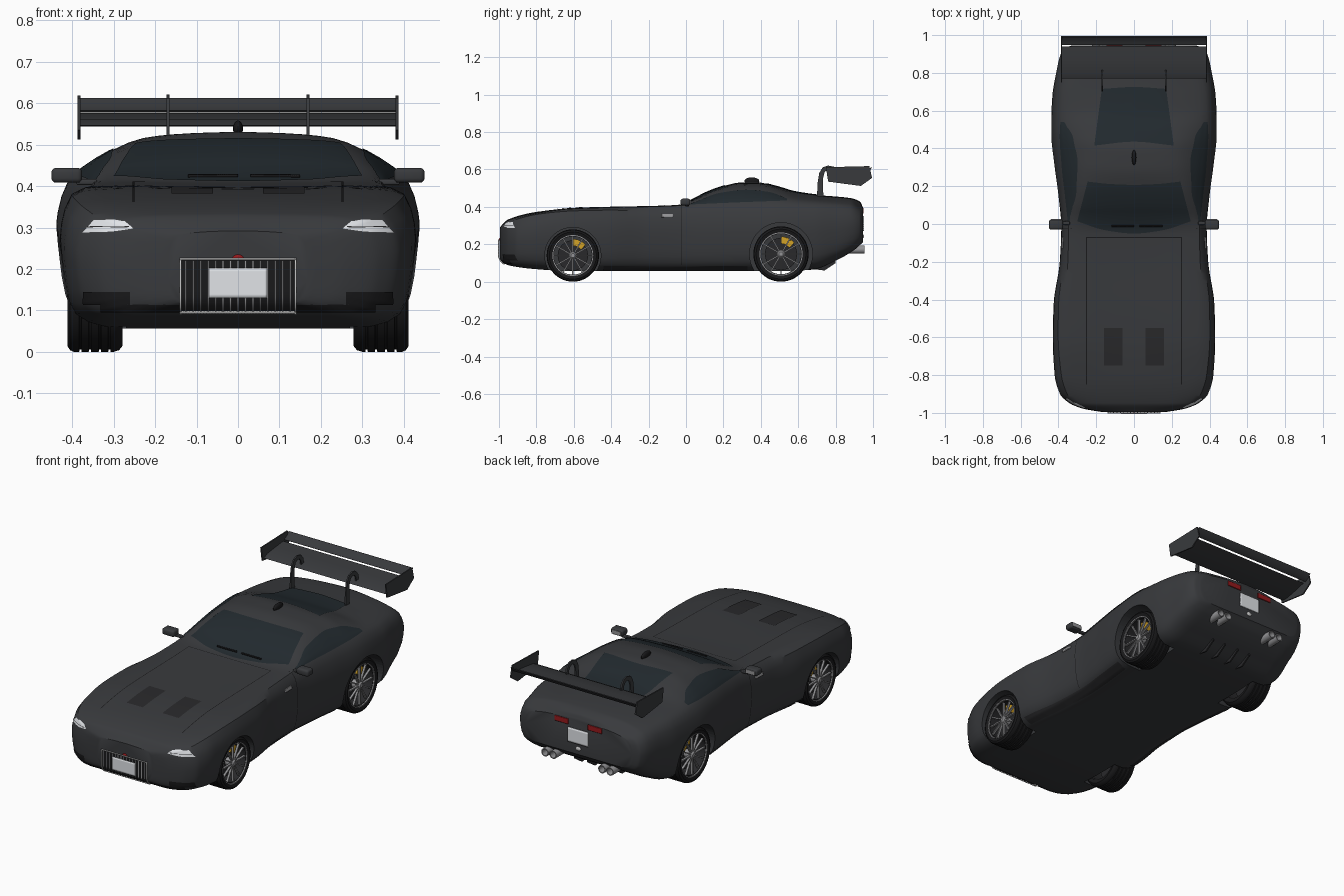
import bpy, bmesh, math
from mathutils import Vector, Matrix
from mathutils.bvhtree import BVHTree

if "Cube" in bpy.data.objects:
    bpy.data.objects.remove(bpy.data.objects["Cube"])

def mat(name, *c):
    m = bpy.data.materials.new(name)
    m.diffuse_color = (*c, 1)
    m.use_nodes = True
    m.node_tree.nodes["Principled BSDF"].inputs["Base Color"].default_value = m.diffuse_color
    return m
PAINT = mat("paint", .040, .042, .046)
GLASS = mat("glass", .016, .023, .028)
BLACK = mat("black", .010, .010, .011)
TRIM = mat("dark_trim", .022, .022, .024)
METAL = mat("metal", .30, .30, .31)
CHROME = mat("chrome", .55, .55, .55)
LAMP = mat("lamp", .75, .77, .80)
RED = mat("red", .30, .01, .012)
YELLOW = mat("yellow", .65, .36, .02)

# ---------- helpers ----------
def pchip(keys, x):
    """Smooth, overshoot-free curve through (x, value) keys."""
    n = len(keys)
    x = min(max(x, keys[0][0]), keys[-1][0])
    d = [(keys[i+1][1] - keys[i][1]) / (keys[i+1][0] - keys[i][0]) for i in range(n - 1)]
    def slope(i):
        if i == 0: return d[0]
        if i == n - 1: return d[-1]
        a, b = d[i-1], d[i]
        return 0 if a * b <= 0 else 2 * a * b / (a + b)
    i = max(k for k in range(n - 1) if keys[k][0] <= x)
    h = keys[i+1][0] - keys[i][0]
    t = (x - keys[i][0]) / h
    return ((2*t**3 - 3*t*t + 1) * keys[i][1] + (t**3 - 2*t*t + t) * h * slope(i)
            + (3*t*t - 2*t**3) * keys[i+1][1] + (t**3 - t*t) * h * slope(i + 1))

def from_bm(name, bm, m, sym=False, recalc=True):
    if recalc:
        bmesh.ops.recalc_face_normals(bm, faces=bm.faces)
    me = bpy.data.meshes.new(name)
    bm.to_mesh(me); bm.free()
    me.materials.append(m)
    ob = bpy.data.objects.new(name, me)
    bpy.context.collection.objects.link(ob)
    smooth(ob)
    if sym:
        ob.modifiers.new("mirror", 'MIRROR')
    return ob

def smooth(ob):
    bpy.ops.object.select_all(action='DESELECT')
    ob.select_set(True)
    bpy.context.view_layer.objects.active = ob
    bpy.ops.object.shade_smooth_by_angle(angle=math.radians(35))

def mesh(name, verts, faces, m, sym=False, recalc=True):
    bm = bmesh.new()
    vs = [bm.verts.new(v) for v in verts]
    for f in faces:
        bm.faces.new([vs[i] for i in f])
    return from_bm(name, bm, m, sym, recalc)

def lathe(name, prof, c, m, axis='x', n=40, sym=True):
    """Closed (radius, along-axis) profile revolved about an x or y axis through c."""
    k, vs, fs = len(prof), [], []
    for i in range(n):
        a = 2 * math.pi * i / n
        for r, t in prof:
            u, w = r * math.cos(a), r * math.sin(a)
            vs.append(Vector(c) + Vector((t, u, w) if axis == 'x' else (u, t, w)))
    for i in range(n):
        for j in range(k):
            a, b, j2 = i * k, (i + 1) % n * k, (j + 1) % k
            fs.append((a + j, a + j2, b + j2, b + j))
    return mesh(name, vs, fs, m, sym)

def plate(name, outline, x0, x1, m, sym=False):
    """Extrude a (y, z) outline from x0 to x1."""
    n = len(outline)
    vs = [(x, y, z) for x in (x0, x1) for y, z in outline]
    fs = [tuple(range(n)), tuple(range(n, 2 * n))]
    fs += [(i, (i + 1) % n, n + (i + 1) % n, n + i) for i in range(n)]
    return mesh(name, vs, fs, m, sym)

def box(name, c, s, m, bevel=0, sym=True):
    bm = bmesh.new()
    bmesh.ops.create_cube(bm, size=1, matrix=Matrix.Translation(c) @ Matrix.Diagonal((*s, 1)))
    if bevel:
        bmesh.ops.bevel(bm, geom=bm.edges[:], offset=bevel, segments=3, affect='EDGES', profile=.5)
    return from_bm(name, bm, m, sym)

def blob(name, c, s, m):
    bm = bmesh.new()
    bmesh.ops.create_uvsphere(bm, u_segments=24, v_segments=14, radius=1,
                              matrix=Matrix.Translation(c) @ Matrix.Diagonal((*s, 1)))
    return from_bm(name, bm, m)

# ---------- body shell: lofted from profile curves along y ----------
WIDTH = [(-.995, .17), (-.98, .26), (-.95, .34), (-.9, .392), (-.8, .42), (-.6, .43), (-.42, .425), (-.2, .393),
         (-.02, .385), (.15, .40), (.3, .42), (.5, .44), (.68, .432), (.8, .412), (.88, .395), (.93, .37), (.945, .33)]
BELLY = [(-.995, .12), (-.95, .088), (-.8, .067), (-.6, .056), (.5, .056), (.68, .065), (.8, .112), (.9, .17), (.945, .21)]
SHOULDER = [(-.995, .25), (-.95, .28), (-.8, .33), (-.6, .355), (-.2, .365), (.1, .375), (.7, .38), (.88, .37), (.945, .345)]
BELT = [(-.995, .278), (-.95, .315), (-.8, .362), (-.6, .388), (-.05, .406), (.1, .42), (.3, .428), (.5, .428), (.7, .42), (.88, .402), (.945, .37)]
EDGE_X = [(-.995, .10), (-.95, .20), (-.8, .25), (-.2, .25), (.05, .288), (.2, .25), (.35, .22), (.6, .225), (.88, .23), (.945, .19)]
EDGE_Z = [(-.995, .288), (-.95, .33), (-.8, .37), (-.6, .395), (-.05, .41), (.03, .428), (.1, .46), (.2, .497), (.32, .517), (.41, .515), (.5, .495), (.6, .464), (.7, .452), (.88, .435), (.945, .393)]
SPINE = [(-.995, .292), (-.95, .333), (-.8, .373), (-.6, .393), (-.05, .409), (.03, .437), (.1, .474), (.2, .511), (.3, .531), (.38, .531), (.48, .511), (.58, .482), (.7, .464), (.88, .447), (.93, .428), (.945, .40)]

def section(y, n=30):
    w, zb, zs, zq, xr, zr, zc = [pchip(k, y) for k in (WIDTH, BELLY, SHOULDER, BELT, EDGE_X, EDGE_Z, SPINE)]
    h = zs - zb
    p = [(0, zb), (.75*w, zb), (.93*w, zb + .12*h), (.985*w, zb + .4*h), (w, zb + .72*h),
         (.965*w, zs), (.9*w, zq), (xr, zr), (.5*xr, zr + .75*(zc - zr)), (0, zc)]
    t = [0]
    for a, b in zip(p, p[1:]):
        t.append(t[-1] + math.dist(a, b))
    ts = [t[-1] * i / n for i in range(n + 1)]
    half = [(pchip([(q, v[0]) for q, v in zip(t, p)], s), pchip([(q, v[1]) for q, v in zip(t, p)], s)) for s in ts]
    return [(x, y, z) for x, z in half] + [(-x, y, z) for x, z in half[-2:0:-1]]

NY, verts, faces = 130, [], []
for i in range(NY + 1):
    t = i / NY
    verts += section(-.995 + 1.94 * (t - .8 * math.sin(2 * math.pi * t) / (2 * math.pi)))
K = len(verts) // (NY + 1)
for i in range(NY):
    faces += [(i*K + j, i*K + (j+1) % K, (i+1)*K + (j+1) % K, (i+1)*K + j) for j in range(K)]
faces += [tuple(range(K)), tuple(range(NY * K, NY * K + K))]
body = mesh("body_shell", verts, faces, PAINT)
bm = bmesh.new(); bm.from_mesh(body.data)
TREE = BVHTree.FromBMesh(bm); bm.free()

# ---------- wheel arches ----------
WHEELS = [("front", -.605, .14, .15), ("rear", .508, .148, .168)]
cutters = []
for name, y, R, A in WHEELS:
    cut = lathe(name + "_arch_cutter", [(0.0001, .27), (A, .27), (A, .6), (.0001, .6)], (0, y, R), BLACK, n=56)
    cut.hide_render = True
    bm = bmesh.new()
    bmesh.ops.create_cone(bm, cap_ends=True, segments=56, radius1=A, radius2=A, depth=.33,
                          matrix=Matrix.Translation((.435, y, R)) @ Matrix.Rotation(math.pi / 2, 4, 'Y'))
    bm.to_mesh(cut.data); bm.free()
    b = body.modifiers.new(name, 'BOOLEAN')
    b.operation, b.object = 'DIFFERENCE', cut
    cutters.append(cut)
body.data = bpy.data.meshes.new_from_object(body.evaluated_get(bpy.context.evaluated_depsgraph_get()))
body.modifiers.clear()
for c in cutters:
    bpy.data.objects.remove(c)
smooth(body)

# ---------- wheels ----------
for name, y, R, A in WHEELS:
    c = (.345, y, R)
    tread = [(R * .97, -.058)]
    for g in (-.035, -.012, .012, .035):
        tread += [(R, g - .009), (R, g - .003), (R - .006, g - .002), (R - .006, g + .002), (R, g + .003)]
    lathe(name + "_tyre", [(.76*R, -.06), (.9*R, -.066)] + tread + [(R, .05), (.97*R, .06), (.9*R, .066), (.77*R, .06)], c, BLACK, n=48)
    lathe(name + "_rim_barrel", [(.73*R, -.058), (.77*R, -.058), (.77*R, .055), (.73*R, .055)], c, TRIM, n=48)
    lathe(name + "_rim_lip", [(.75*R, .052), (.78*R, .052), (.78*R, .062), (.75*R, .062)], c, METAL, n=48)
    lathe(name + "_brake_disc", [(.001, 0), (.58*R, 0), (.58*R, .012), (.001, .012)], c, TRIM)
    lathe(name + "_hub", [(.001, .01), (.15*R, .01), (.15*R, .05), (.08*R, .06), (.001, .06)], c, METAL, n=20)
    bm, cal = bmesh.new(), bmesh.new()
    for i in range(12):
        rot = Matrix.Translation(c) @ Matrix.Rotation(i * math.pi / 6, 4, 'X')
        bmesh.ops.create_cube(bm, size=1, matrix=rot @ Matrix.Translation((.047, 0, .44*R)) @ Matrix.Diagonal((.012, .007, .62*R, 1)))
    for a in (10, 26, 42):
        rot = Matrix.Translation(c) @ Matrix.Rotation(-math.radians(a), 4, 'X')
        bmesh.ops.create_cube(cal, size=1, matrix=rot @ Matrix.Translation((.015, 0, .5*R)) @ Matrix.Diagonal((.04, .024, .26*R, 1)))
    from_bm(name + "_spokes", bm, METAL, True)
    from_bm(name + "_brake_caliper", cal, YELLOW, True)

# ---------- panels projected onto the shell ----------
VIEWS = {'front': (lambda a, b: (a, -3, b), (0, 1, 0)), 'back': (lambda a, b: (a, 3, b), (0, -1, 0)),
         'side': (lambda a, b: (3, a, b), (-1, 0, 0)), 'top': (lambda a, b: (a, b, 3), (0, 0, -1))}

def panel(name, lo, hi, view, m, sym=False, off=.003, nu=24, nv=8, thick=0):
    """Patch between two 2D rails, cast onto the body from one view."""
    org, d = VIEWS[view][0], Vector(VIEWS[view][1])
    rail = lambda r, u: Vector([pchip([(i / (len(r) - 1), p[k]) for i, p in enumerate(r)], u) for k in (0, 1)])
    idx, vs, fs = {}, [], []
    for i in range(nu + 1):
        for j in range(nv + 1):
            p = rail(lo, i / nu).lerp(rail(hi, i / nu), j / nv)
            hit, nrm, *_ = TREE.ray_cast(Vector(org(*p)), d)
            if hit:
                idx[i, j] = len(vs)
                vs.append(hit + off * (nrm if nrm.dot(d) < 0 else -nrm))
    for i in range(nu):
        for j in range(nv):
            q = [(i, j), (i+1, j), (i+1, j+1), (i, j+1)]
            if all(k in idx for k in q):
                f = [idx[k] for k in q]
                n = (vs[f[1]] - vs[f[0]]).cross(vs[f[3]] - vs[f[0]])
                fs.append(f if n.dot(d) < 0 else f[::-1])
    ob = mesh(name, vs, fs, m, sym, recalc=False)
    if thick:
        ob.modifiers.new("solid", 'SOLIDIFY').thickness = thick

def rect(name, x0, x1, y0, y1, *args, **kw):
    panel(name, [(x0, y0), (x1, y0)], [(x0, y1), (x1, y1)], *args, **kw)

# glazing
panel("windscreen", [(-.3, .015), (-.15, -.033), (0, -.05), (.15, -.033), (.3, .015)],
      [(-.245, .225), (-.12, .212), (0, .208), (.12, .212), (.245, .225)], 'top', GLASS, nu=40, nv=20)
panel("rear_window", [(-.21, .415), (0, .435), (.21, .415)], [(-.17, .715), (0, .725), (.17, .715)], 'top', GLASS, nv=20)
panel("side_window", [(0, .41), (.27, .422), (.54, .432)],
      [(.04, .419), (.18, .472), (.32, .489), (.44, .478), (.54, .442)], 'side', GLASS, True, nu=40)
# bonnet and door details
rect("bonnet_vent", .06, .16, -.75, -.55, 'top', TRIM, True)
rect("bonnet_side_seam", .25, .254, -.85, -.07, 'top', BLACK, True, off=.0015, nu=1, nv=60)
rect("bonnet_rear_seam", -.254, .254, -.074, -.07, 'top', BLACK, off=.0015, nu=50, nv=1)
rect("door_seam", -.027, -.023, .09, .41, 'side', BLACK, True, off=.0015, nu=1, nv=40)
rect("door_handle", -.13, -.07, .345, .361, 'side', METAL, True, off=.006, thick=.01)
rect("sill_strip", -.44, .33, .06, .085, 'side', TRIM, True, nu=50)
# nose
panel("headlight", [(.25, .296), (.31, .288), (.375, .286)], [(.272, .314), (.31, .318), (.345, .318)], 'front', LAMP, True, off=.004)
rect("headlight_divider", .262, .36, .299, .301, 'front', TRIM, True, off=.006, nv=1)
rect("corner_intake", .26, .372, .115, .145, 'front', BLACK, True)
rect("lower_intake", -.33, .33, .097, .115, 'front', BLACK, nu=60)
rect("grille_backing", -.14, .14, .10, .222, 'front', BLACK, off=.004, nu=40)
for i in range(15):
    x = -.126 + .018 * i
    rect("grille_bar", x - .002, x + .002, .102, .22, 'front', METAL, off=.008, nu=1, nv=16)
rect("grille_frame_side", .136, .141, .098, .226, 'front', CHROME, True, off=.009, nu=1, thick=.006)
for z in (.099, .222):
    rect("grille_frame_bar", -.141, .141, z, z + .004, 'front', CHROME, off=.009, nu=40, nv=1, thick=.004)
rect("front_plate", -.07, .07, .13, .203, 'front', LAMP, off=.011, thick=.004)
blob("nose_trim_ring", (0, -.988, .229), (.022, .008, .012), CHROME)
blob("nose_trim_oval", (0, -.991, .227), (.015, .008, .009), RED)
# tail
rect("tail_light", .06, .145, .365, .393, 'back', RED, True, off=.005, thick=.006)
rect("rear_plate", -.062, .062, .27, .35, 'back', LAMP, off=.007, thick=.006)
blob("tail_trim_oval", (0, .946, .243), (.016, .006, .011), CHROME)
for x in (.15, .2):
    lathe("exhaust_tip", [(.017, .8), (.022, .8), (.022, .955), (.017, .955)], (x, 0, .172), METAL, axis='y', n=20)
    lathe("exhaust_core", [(.001, .9), (.018, .9), (.018, .91), (.001, .91)], (x, 0, .172), BLACK, axis='y', n=20)
for x in (.04, .12):
    plate("diffuser_fin", [(.66, .07), (.74, .06), (.80, .10), (.80, .13)], x, x + .008, TRIM, True)

# ---------- mirrors, wipers, roof fin ----------
box("door_mirror", (.413, -.003, .426), (.074, .052, .036), PAINT, .011)
box("mirror_glass", (.413, .024, .426), (.055, .003, .022), METAL)
box("mirror_stalk", (.365, .005, .41), (.05, .02, .014), PAINT, .004)
for x in (-.12, .03):
    rect("wiper", x, x + .12, -.012, -.005, 'top', BLACK, off=.008, nv=1, thick=.006)
blob("roof_fin", (0, .352, .538), (.012, .04, .020), BLACK)

# ---------- rear wing ----------
plate("wing_main", [(.77, .546), (.80, .560), (.88, .570), (.94, .576), (.88, .560), (.80, .544)], -.382, .382, PAINT)
plate("wing_flap", [(.948, .582), (.97, .592), (.99, .612), (.995, .610), (.975, .585), (.955, .577)], -.382, .382, PAINT)
plate("wing_end_plate", [(.748, .612), (.98, .618), (.995, .555), (.935, .512), (.76, .535)], .38, .387, PAINT, True)
neck_out = [(.70, .45), (.704, .53), (.712, .58), (.73, .611), (.76, .621), (.79, .615), (.81, .59), (.815, .558)]
neck_in = [(.795, .555), (.79, .58), (.778, .596), (.758, .598), (.742, .588), (.734, .56), (.732, .52), (.735, .45)]
plate("wing_post", neck_out + neck_in, .165, .173, PAINT, True)
